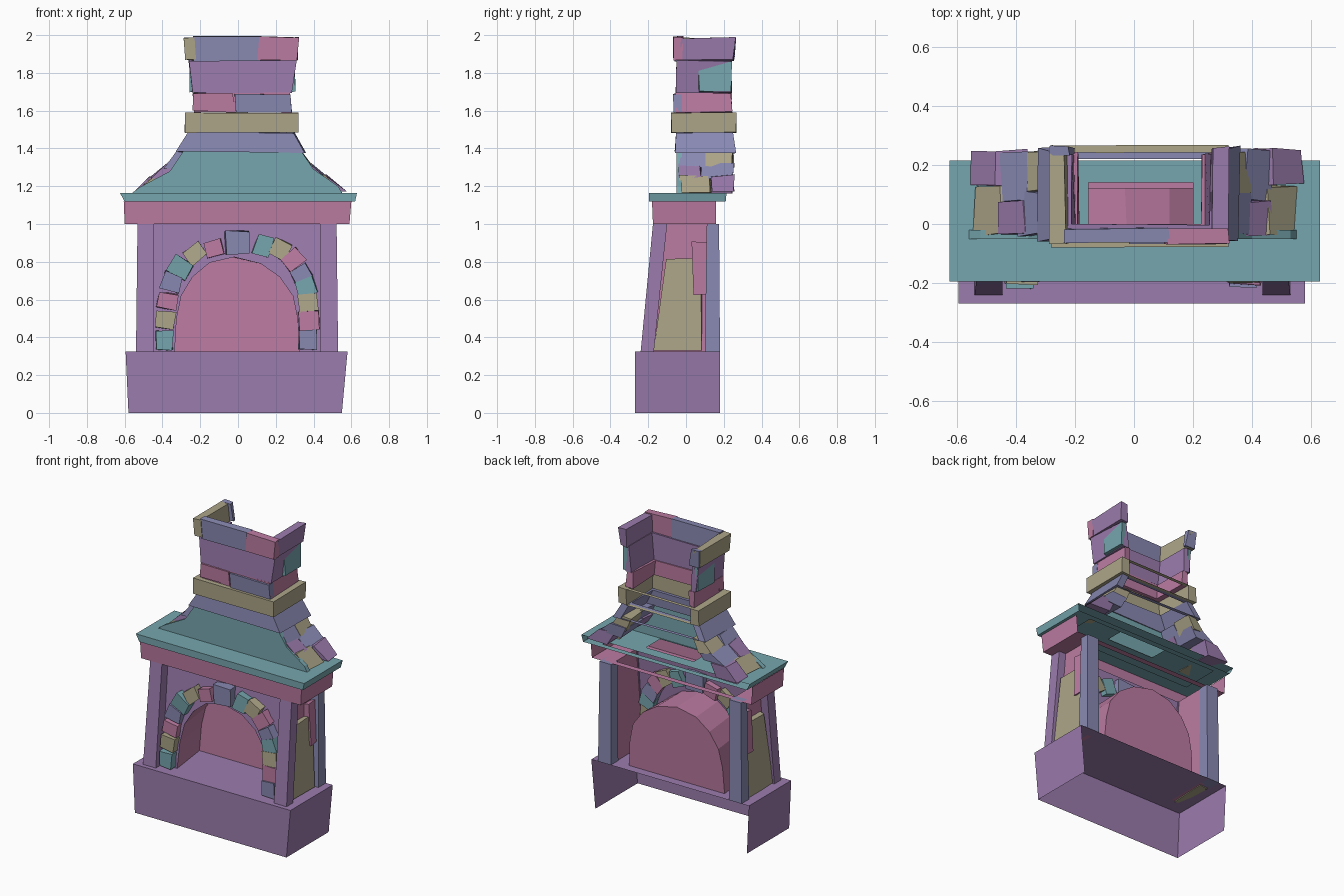
import bpy, bmesh, math, random
from mathutils import Vector, Matrix

if "Cube" in bpy.data.objects:
    bpy.data.objects.remove(bpy.data.objects["Cube"])

random.seed(4)
COLS = {"plum": (.33, .20, .42, 1), "teal": (.18, .38, .42, 1), "rose": (.50, .20, .36, 1),
        "olive": (.42, .38, .25, 1), "slate": (.25, .25, .45, 1)}
MATS = {}
for n, c in COLS.items():
    MATS[n] = bpy.data.materials.new(n)
    MATS[n].diffuse_color = c


def mesh(name, verts, faces, col):
    me = bpy.data.meshes.new(name)
    me.from_pydata([tuple(v) for v in verts], [], faces)
    me.materials.append(MATS[col])
    ob = bpy.data.objects.new(name, me)
    bpy.context.collection.objects.link(ob)
    return ob


def rect(r, z):
    x0, x1, y0, y1 = r
    return [Vector((x0, y0, z)), Vector((x1, y0, z)), Vector((x1, y1, z)), Vector((x0, y1, z))]


SIDES = {"bottom": (3, 2, 1, 0), "top": (4, 5, 6, 7), "front": (0, 1, 5, 4),
         "right": (1, 2, 6, 5), "back": (2, 3, 7, 6), "left": (3, 0, 4, 7)}


def block(name, low, z0, high, z1, col, skip=(), rough=0.0):
    """Six-sided stone between two (x0, x1, y0, y1) rectangles."""
    vs = rect(low, z0) + rect(high, z1)
    for v in vs:
        v += Vector([random.uniform(-rough, rough) for _ in range(3)])
    return mesh(name, vs, [f for k, f in SIDES.items() if k not in skip], col)


def frame(name, low, z0, high, z1, hole_low, hole_high, col, top=True):
    """Hollow shelf: open back, ring-shaped top and bottom."""
    vs = rect(low, z0) + rect(high, z1) + rect(hole_low, z0) + rect(hole_high, z1)
    fs = [SIDES[k] for k in ("front", "right", "left")]
    for i in range(4):
        j = (i + 1) % 4
        fs.append((j, i, 8 + i, 8 + j))
        if top:
            fs.append((4 + i, 4 + j, 12 + j, 12 + i))
    return mesh(name, vs, fs, col)


def course(name, low, z0, high, z1, t, col, lip=0.025, rough=.006):
    """U-shaped chimney course, open at the back with thin lips."""
    vs = []
    for (x0, x1, y0, y1), z in ((low, z0), (high, z1)):
        vs += [Vector(p) for p in ((x0, y0, z), (x1, y0, z), (x1, y1, z), (x1 - t, y1, z),
                                   (x1 - t, y0 + t, z), (x0 + t, y0 + t, z), (x0 + t, y1, z), (x0, y1, z))]
    for v in vs:
        v += Vector([random.uniform(-rough, rough) for _ in range(3)])
    fs = [(i, (i + 1) % 8, 8 + (i + 1) % 8, 8 + i) for i in range(8)]
    for o in (0, 8):
        fs += [(o, o + 1, o + 4, o + 5), (o + 1, o + 2, o + 3, o + 4), (o, o + 5, o + 6, o + 7)]
    if lip:
        for o in (0, 8):
            a, b = vs[o + 6], vs[o + 3]
            k = len(vs)
            vs += [a, b, b - Vector((0, lip, 0)), a - Vector((0, lip, 0))]
            fs.append((k, k + 1, k + 2, k + 3))
    return mesh(name, vs, fs, col)


# Base plinth, open below and behind
block("base_plinth", (-.58, .55, -.27, .18), 0, (-.595, .58, -.27, .18), .325, "plum", ("bottom", "back"))

# Leaning corner posts, side walls and rough side stones
for s, side in ((-1, "left"), (1, "right")):
    def mir(a, b, c, d):
        return (a, b, c, d) if s > 0 else (-b - .01, -a - .01, c, d)
    block("front_post_" + side, mir(.435, .53, -.24, -.17), .325, mir(.435, .522, -.175, -.10), 1.0, "plum")
    block("back_post_" + side, mir(.435, .53, .10, .18), .325, mir(.435, .522, .11, .175), 1.0, "slate")
    block("side_wall_" + side, mir(.44, .47, -.17, .11), .325, mir(.44, .47, -.11, .12), 1.0, "rose")
    block("side_stone_low_" + side, mir(.46, .51, -.17, .09), .325, mir(.46, .50, -.10, .08), .82, "olive", rough=.008)
    block("side_stone_high_" + side, mir(.46, .515, .04, .10), .63, mir(.46, .50, .03, .11), .90, "rose", rough=.008)

# Front wall with arched opening, and the flared firebox vault behind it
LEAN = lambda z: -.17 + (z - .325) * .09
arch = [(-.335, .325), (-.325, .50), (-.30, .62), (-.24, .72), (-.15, .795), (-.02, .825),
        (.12, .79), (.22, .72), (.29, .62), (.315, .50), (.325, .325)]
outline = [(-.47, .325)] + arch + [(.46, .325), (.46, 1.0), (-.47, 1.0)]
mesh("arched_front_wall", [(x, LEAN(z), z) for x, z in outline], [tuple(range(len(outline)))], "plum")
n = len(arch)
vs = [(x, LEAN(z), z) for x, z in arch] + [(x * 1.08 - .01, .12 + (z - .325) * .04, z) for x, z in arch]
mesh("firebox_vault", vs, [(i, i + 1, n + i + 1, n + i) for i in range(n - 1)] + [tuple(range(n, 2 * n))], "rose")

# Arch stones: x, z, tilt in degrees, width, height
stones = [(-.39, .385, 0, .09, .10), (-.387, .49, -6, .105, .09), (-.375, .592, -8, .10, .085),
          (-.352, .69, -18, .10, .09), (-.308, .768, -30, .11, .10), (-.23, .842, 35, .10, .085),
          (-.125, .868, 15, .09, .085), (-.005, .902, 2, .125, .12), (.132, .885, -18, .085, .11),
          (.222, .868, -28, .09, .10), (.292, .808, -50, .085, .11), (.335, .735, 30, .10, .085),
          (.362, .668, 18, .10, .085), (.372, .583, 7, .10, .09), (.378, .488, 4, .11, .095),
          (.372, .385, 0, .10, .105)]
for i, (x, z, a, w, h) in enumerate(stones):
    ob = block("arch_stone_%02d" % (i + 1), (-w / 2, w / 2, -.045, .045), -h / 2,
               (-w / 2, w / 2, -.045, .045), h / 2, ("teal", "olive", "rose", "slate")[i % 4], rough=.006)
    ob.data.transform(Matrix.Translation((x, LEAN(z) - .005, z)) @ Matrix.Rotation(math.radians(-a), 4, 'Y'))

# Lintel and mantel shelf
frame("lintel", (-.60, .59, -.175, .16), 1.0, (-.605, .60, -.18, .16), 1.12,
      (-.45, .44, -.11, .12), (-.45, .44, -.11, .12), "rose", top=False)
frame("mantel_shelf", (-.60, .62, -.195, .21), 1.118, (-.625, .63, -.195, .215), 1.165,
      (-.50, .50, -.09, .17), (-.155, .20, -.01, .14), "teal")

# Hood: flat front sheet with rough stepped stones on each flank
hood = [(-.56, 1.165), (.55, 1.165), (.53, 1.20), (.40, 1.29), (.335, 1.385), (-.29, 1.385),
        (-.36, 1.28), (-.52, 1.195)]
k = len(hood)
mesh("hood_front", [(x, -.05, z) for x, z in hood] + [(x, -.02, z) for x, z in hood],
     [tuple(range(k)), tuple(range(2 * k - 1, k - 1, -1))]
     + [(i, (i + 1) % k, k + (i + 1) % k, k + i) for i in range(k)], "teal")
# rows: outer-x low, inner-x low, outer-x high, inner-x high, z0, z1
rows = [(.56, .40, .47, .36, 1.168, 1.255), (.46, .30, .37, .26, 1.245, 1.32), (.385, .28, .32, .24, 1.30, 1.385)]
for s, side in ((-1, "left"), (1, "right")):
    for r, (a, b, c, d, z0, z1) in enumerate(rows):
        split = (.13, .08, .11)[r]
        for j, (y0, y1) in enumerate(((-.035, split), (split, .25))):
            e = random.uniform(-.02, .015)
            lo = sorted((s * (a + e) + .005, s * b + .005))
            hi = sorted((s * (c + e) + .005, s * d + .005))
            block("hood_stone_%s_%d_%d" % (side, r + 1, j + 1), (*lo, y0, y1), z0, (*hi, y0, y1), z1,
                  ("olive", "plum", "slate")[(r + j) % 3], rough=.009)

# Chimney courses; the neck is stepped out a little over the hood
course("chimney_neck", (-.325, .355, -.06, .26), 1.38, (-.265, .295, -.05, .245), 1.485, .05, "slate")
course("chimney_band", (-.28, .32, -.078, .265), 1.485, (-.28, .32, -.078, .265), 1.59, .06, "olive", rough=.003)
course("chimney_red_course", (-.235, .28, -.05, .24), 1.59, (-.235, .275, -.05, .24), 1.695, .045, "rose", lip=0)
block("red_course_stone_left", (-.24, -.02, -.06, -.02), 1.60, (-.235, -.025, -.062, -.02), 1.69, "rose", rough=.004)
block("red_course_stone_right", (-.015, .285, -.066, -.02), 1.59, (-.02, .28, -.066, -.02), 1.685, "slate", rough=.004)
course("chimney_upper_course", (-.245, .285, -.05, .24), 1.695, (-.26, .305, -.05, .24), 1.865, .045, "plum", lip=0)
for s, side, x in ((-1, "left", -.24), (1, "right", .292)):
    block("upper_side_stone_" + side, (x - .02, x + .008, .07, .24), 1.70, (x - .02, x + .008, .065, .24), 1.86,
          "teal", rough=.005)

# Crown: broken ring of separate stones with a short back return
block("crown_front_left", (-.235, .115, -.06, -.015), 1.862, (-.24, .12, -.062, -.015), 1.995, "slate", rough=.004)
block("crown_front_right", (.105, .315, -.068, -.015), 1.87, (.11, .32, -.07, -.015), 1.99, "rose", rough=.005)
block("crown_left", (-.275, -.225, -.065, .25), 1.868, (-.285, -.235, -.068, .262), 1.985, "olive", rough=.005)
block("crown_right", (.26, .312, -.03, .25), 1.868, (.265, .32, -.03, .26), 1.985, "plum", rough=.005)
block("crown_back_return", (-.275, -.20, .235, .26), 1.868, (-.285, -.22, .235, .265), 1.985, "slate", rough=.004)

# Consistent outward normals, flat shading
for ob in bpy.context.collection.objects:
    bm = bmesh.new()
    bm.from_mesh(ob.data)
    bmesh.ops.recalc_face_normals(bm, faces=bm.faces)
    bm.to_mesh(ob.data)
    bm.free()

for m in bpy.data.materials:
    if m.users and not m.is_grease_pencil:
        m.use_nodes = True
        m.node_tree.nodes["Principled BSDF"].inputs["Base Color"].default_value = m.diffuse_color
